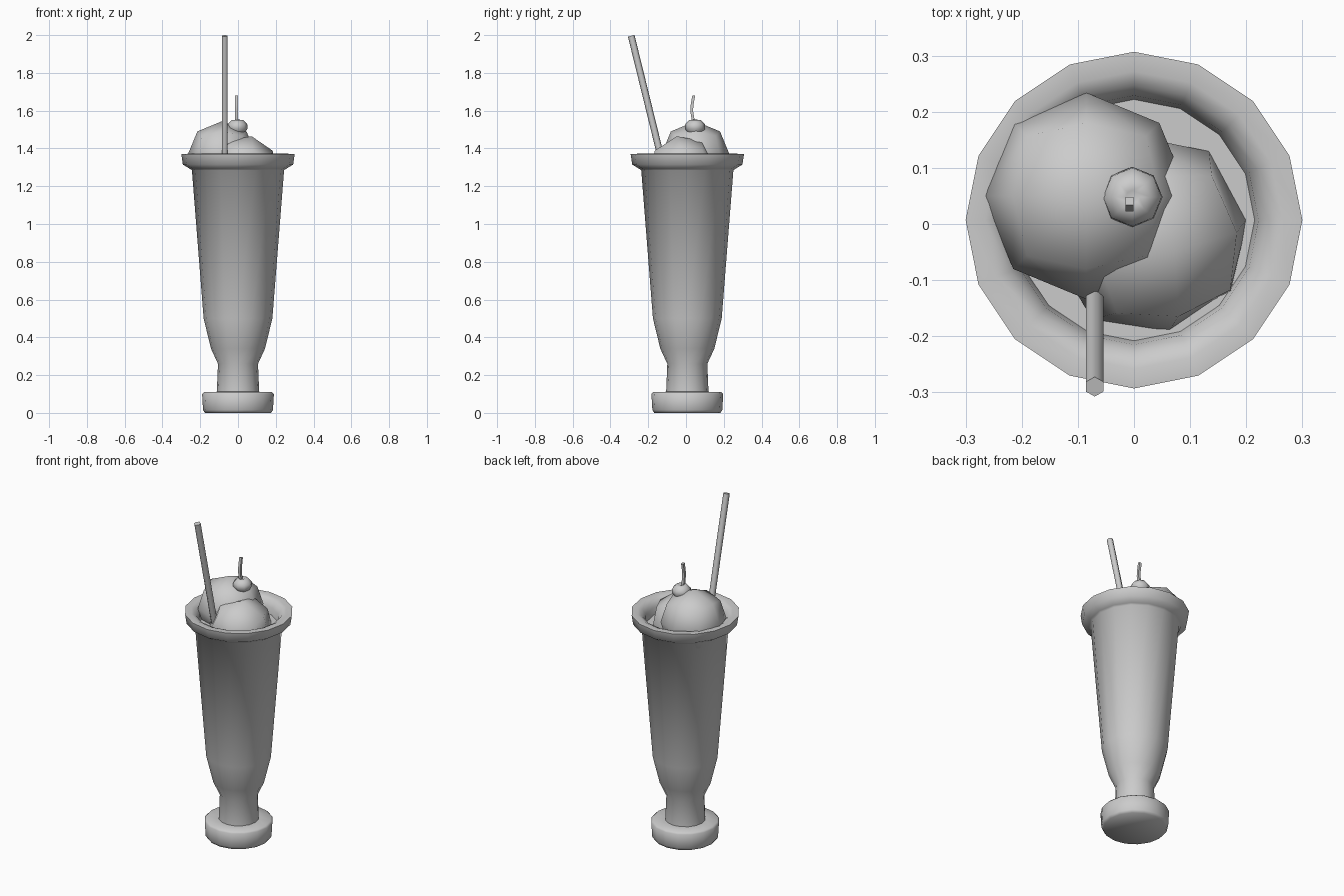
import bpy, bmesh, math
from mathutils import Vector, Matrix

if "Cube" in bpy.data.objects:
    bpy.data.objects.remove(bpy.data.objects["Cube"])

CY = 0.007  # glass axis sits slightly behind the origin


def finish(name, bm, angle=60):
    bmesh.ops.recalc_face_normals(bm, faces=bm.faces)
    me = bpy.data.meshes.new(name)
    bm.to_mesh(me)
    bm.free()
    ob = bpy.data.objects.new(name, me)
    bpy.context.collection.objects.link(ob)
    bpy.ops.object.select_all(action='DESELECT')
    ob.select_set(True)
    bpy.context.view_layer.objects.active = ob
    bpy.ops.object.shade_smooth_by_angle(angle=math.radians(angle))
    return ob


def lathe(name, profile, sides, centre, angle=60):
    bm = bmesh.new()
    verts = [bm.verts.new((r, 0, z)) for r, z in profile]
    edges = [bm.edges.new(p) for p in zip(verts, verts[1:])]
    bmesh.ops.spin(bm, geom=verts + edges, cent=(0, 0, 0), axis=(0, 0, 1),
                   angle=math.tau, steps=sides, use_duplicate=False)
    bmesh.ops.remove_doubles(bm, verts=bm.verts, dist=0.0005)
    bmesh.ops.translate(bm, verts=bm.verts, vec=centre)
    return finish(name, bm, angle)


def scoop(name, centre, radius, turn=(0, 0, 0)):
    # subdivided cube pushed out to a ball
    bm = bmesh.new()
    bmesh.ops.create_cube(bm, size=2)
    bmesh.ops.subdivide_edges(bm, edges=bm.edges, cuts=1, use_grid_fill=True)
    for v in bm.verts:
        v.co = v.co.normalized() * radius
    ob = finish(name, bm, 80)
    ob.location = centre
    ob.rotation_euler = turn
    return ob


def tube(name, points, radius, sides):
    bm = bmesh.new()
    points = [Vector(p) for p in points]
    rings = []
    for i, p in enumerate(points):
        d = points[min(i + 1, len(points) - 1)] - points[max(i - 1, 0)]
        side = Vector((1, 0, 0))
        up = d.normalized().cross(side)
        rings.append([bm.verts.new(p + radius * (math.cos(a) * side + math.sin(a) * up))
                      for a in (math.tau * (k + 0.5) / sides for k in range(sides))])
    for a, b in zip(rings, rings[1:]):
        for k in range(sides):
            n = (k + 1) % sides
            bm.faces.new((a[k], a[n], b[n], b[k]))
    bm.faces.new(rings[0])
    bm.faces.new(rings[-1])
    return finish(name, bm, 65)


# footed glass with rolled rim and the drink surface inside
lathe("tall_glass", [
    (0, 0.005), (0.175, 0.0), (0.185, 0.015), (0.19, 0.10), (0.18, 0.11), (0.112, 0.112),
    (0.106, 0.26), (0.143, 0.34), (0.182, 0.50), (0.244, 1.285), (0.255, 1.292),
    (0.292, 1.315), (0.30, 1.37), (0.265, 1.372), (0.24, 1.36), (0.222, 1.33),
    (0.215, 1.29), (0, 1.29)], 16, (0, CY, 0))

# two scoops
scoop("upper_scoop", (-0.085, 0.05, 1.36), 0.184)
scoop("lower_scoop", (0.03, -0.02, 1.29), 0.182, (0.2, 0.2, 0.2))

# cherry and its stem
lathe("cherry", [(0, 1.462), (0.03, 1.472), (0.054, 1.505), (0.052, 1.528),
                 (0.032, 1.55), (0.012, 1.552), (0, 1.542)], 8, (-0.003, 0.048, 0))
tube("cherry_stem", [(-0.008, 0.04, 1.535), (-0.008, 0.03, 1.60),
                     (-0.008, 0.032, 1.63), (-0.008, 0.041, 1.68)], 0.0105, 4)

# straw leaning to the front
tube("straw", [(-0.07, -0.07, 1.10), (-0.07, -0.29, 1.996)], 0.018, 6)
